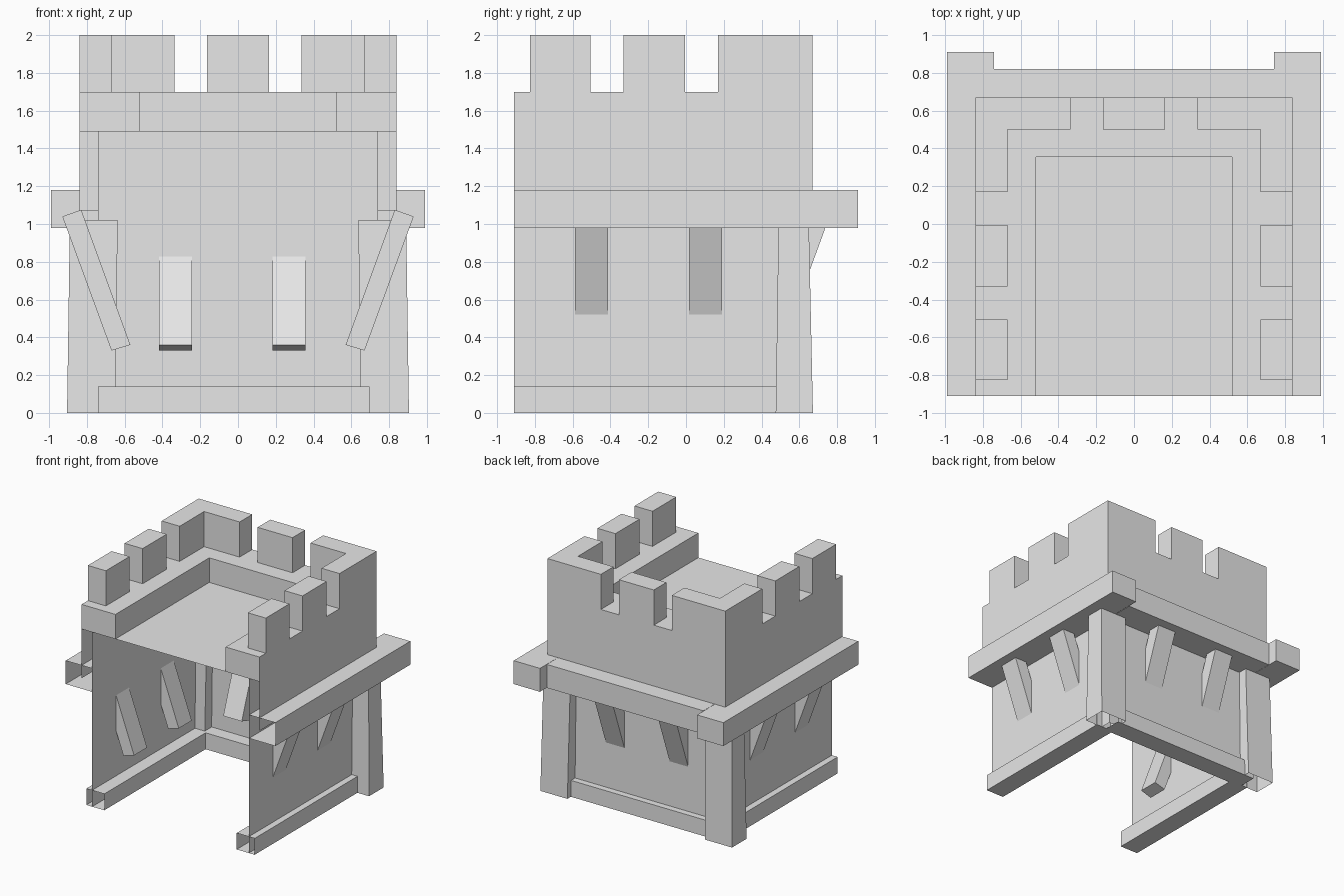
import bpy, bmesh

cube = bpy.data.objects.get("Cube")
if cube:
    bpy.data.objects.remove(cube, do_unlink=True)

stone = bpy.data.materials.new("grey stone")
stone.use_nodes = True
stone.diffuse_color = (0.8, 0.8, 0.8, 1)
stone.node_tree.nodes["Principled BSDF"].inputs["Base Color"].default_value = (0.8, 0.8, 0.8, 1)

# Main levels and wall lines
FRONT = -0.91
WALL_X, WALL_Y = 0.74, 0.57
OUT_X, OUT_Y = 0.84, 0.67
ROOF, PARAPET, TOP = 1.49, 1.70, 2.0


def prism(name, bottom, top, z0, z1, skip=()):
    """Join two matching outlines; skip lists 'bottom', 'top' or side numbers left open."""
    bm = bmesh.new()
    low = [bm.verts.new((x, y, z0)) for x, y in bottom]
    high = [bm.verts.new((x, y, z1)) for x, y in top]
    n = len(low)
    if "bottom" not in skip:
        bm.faces.new(low[::-1])
    if "top" not in skip:
        bm.faces.new(high)
    for i in range(n):
        if i not in skip:
            j = (i + 1) % n
            bm.faces.new((low[i], low[j], high[j], high[i]))
    bmesh.ops.recalc_face_normals(bm, faces=bm.faces)
    return finish(name, bm)


def finish(name, bm):
    mesh = bpy.data.meshes.new(name)
    bm.to_mesh(mesh)
    bm.free()
    mesh.materials.append(stone)
    obj = bpy.data.objects.new(name, mesh)
    bpy.context.scene.collection.objects.link(obj)
    return obj


def rect(x0, x1, y0, y1):
    # Sides in order: front, +x, back, -x
    x0, x1 = sorted((x0, x1))
    return [(x0, y0), (x1, y0), (x1, y1), (x0, y1)]


def box(name, x0, x1, y0, y1, z0, z1, skip=()):
    r = rect(x0, x1, y0, y1)
    return prism(name, r, r, z0, z1, skip)


def bracket(name, wall, sign, centre, on_back):
    """Slanted strut passing through a wall; section is (offset from wall, height)."""
    section = [(0.19, 1.04), (0.09, 1.075), (-0.17, 0.36), (-0.07, 0.33)]
    bm = bmesh.new()
    rings = []
    for side in (centre - 0.0875, centre + 0.0875):
        ring = []
        for off, z in section:
            d = sign * (wall + off)
            ring.append(bm.verts.new((side, d, z) if on_back else (d, side, z)))
        rings.append(ring)
    a, b = rings
    bm.faces.new(a)
    bm.faces.new(b[::-1])
    for i in range(4):
        j = (i + 1) % 4
        bm.faces.new((a[j], a[i], b[i], b[j]))
    bmesh.ops.recalc_face_normals(bm, faces=bm.faces)
    finish(name, bm)


# Thin lower walls and outer skirt, both open to the front
box("lower_walls", -WALL_X, WALL_X, FRONT, WALL_Y, 0, ROOF, ("bottom", "top", 0))
box("upper_skirt", -OUT_X, OUT_X, FRONT, OUT_Y, 1.07, ROOF, ("bottom", "top", 0))

# Roof deck
box("roof_deck", -OUT_X, OUT_X, FRONT, OUT_Y, ROOF - 0.002, ROOF, ("bottom", 0, 1, 2, 3))

# Wide parapet running around three sides
u_shape = [(-OUT_X, FRONT), (-0.52, FRONT), (-0.52, 0.355), (0.52, 0.355),
           (0.52, FRONT), (OUT_X, FRONT), (OUT_X, OUT_Y), (-OUT_X, OUT_Y)]
prism("parapet", u_shape, u_shape, ROOF, PARAPET, ("bottom",))

# Middle battlement at the back
box("back_merlon", -0.165, 0.165, 0.50, OUT_Y, PARAPET, TOP, ("bottom",))

# Back rail and back plinth
box("back_rail", -WALL_X, WALL_X, WALL_Y, 0.82, 0.98, 1.18, (0, 1, 3))
box("back_plinth", -WALL_X, 0.695, 0.455, 0.625, 0, 0.14, (1, 3))

for s, label in ((1, "left"), (-1, "right")):
    # Battlements on the sides and the corner
    for i, (y0, y1) in enumerate(((-0.825, -0.505), (-0.33, -0.005))):
        box(f"{label}_merlon_{i + 1}", s * 0.67, s * OUT_X, y0, y1, PARAPET, TOP, ("bottom",))
    corner = [(s * x, y) for x, y in ((OUT_X, 0.17), (OUT_X, OUT_Y), (0.335, OUT_Y),
                                      (0.335, 0.50), (0.67, 0.50), (0.67, 0.17))]
    prism(f"{label}_corner_merlon", corner[::s], corner[::s], PARAPET, TOP, ("bottom",))

    # Hollow side rail and plinth with open front ends
    box(f"{label}_rail", s * 0.742, s * 0.99, FRONT, 0.91, 0.98, 1.18, (0,))
    box(f"{label}_plinth", s * 0.625, s * 0.795, FRONT, 0.48, 0, 0.14, (0, 2))

    # Leaning corner post
    prism(f"{label}_corner_post", rect(s * 0.65, s * 0.905, 0.475, 0.672),
          rect(s * 0.637, s * 0.89, 0.49, 0.65), 0, 1.02, ("bottom",))

    # Slanted brackets under the side rails
    for i, y in enumerate((-0.5, 0.103)):
        bracket(f"{label}_bracket_{i + 1}", WALL_X, s, y, False)

# Slanted brackets under the back rail
for i, x in enumerate((-0.332, 0.27)):
    bracket(f"back_bracket_{i + 1}", WALL_Y, 1, x, True)
